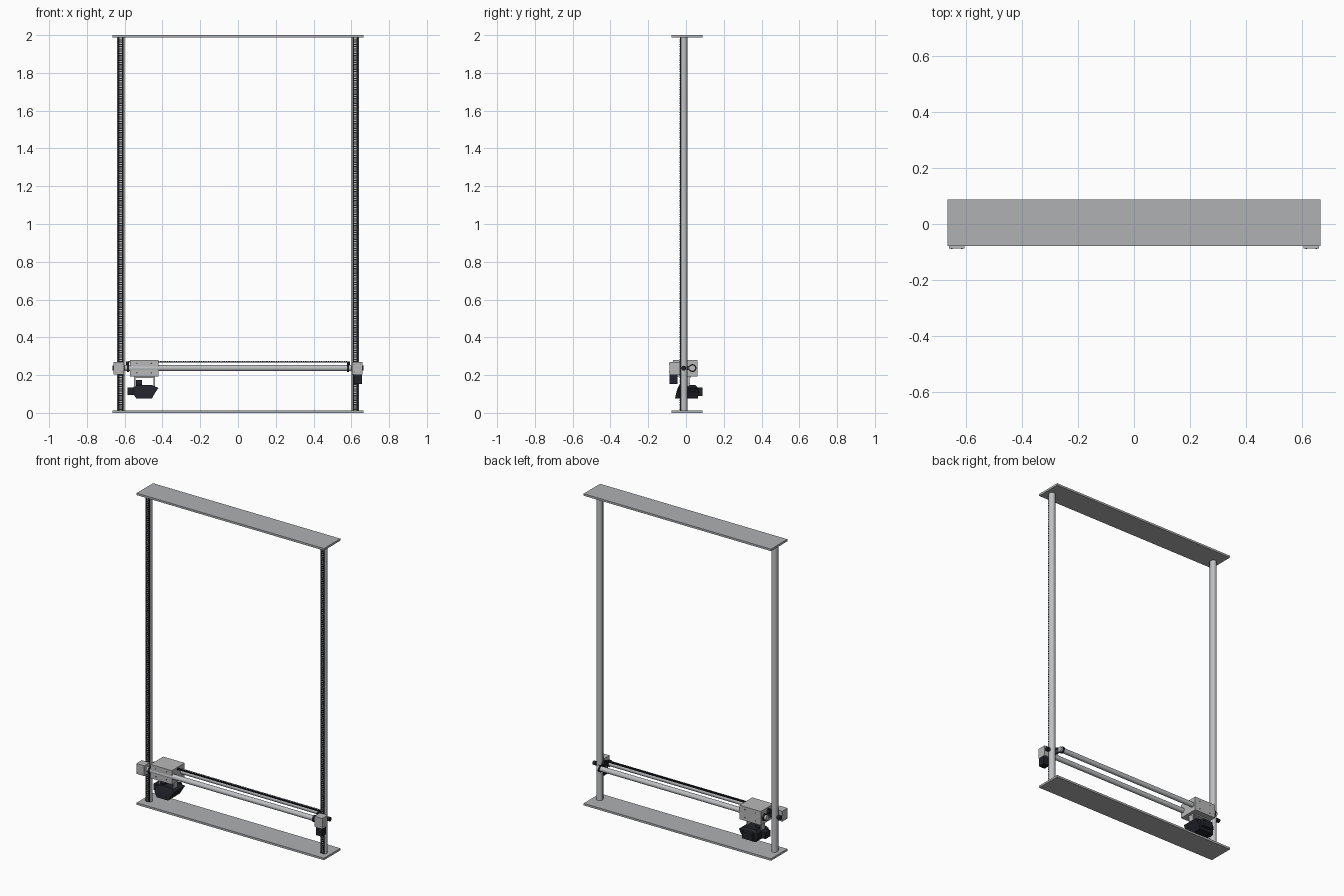
import bpy, bmesh, math
from mathutils import Vector

if "Cube" in bpy.data.objects:
    bpy.data.objects.remove(bpy.data.objects["Cube"])


def material(name, rgb):
    m = bpy.data.materials.new(name)
    m.diffuse_color = (*rgb, 1)
    m.use_nodes = True
    m.node_tree.nodes["Principled BSDF"].inputs["Base Color"].default_value = m.diffuse_color
    return m


PLATE = material("plate_grey", (0.43, 0.44, 0.45))
STEEL = material("rod_steel", (0.52, 0.53, 0.54))
CASE = material("case_grey", (0.48, 0.48, 0.48))
BLACK = material("black_plastic", (0.016, 0.017, 0.023))
DARK = material("dark_metal", (0.07, 0.07, 0.08))


def finish(name, bm, mat, smooth=False):
    bmesh.ops.recalc_face_normals(bm, faces=bm.faces)
    me = bpy.data.meshes.new(name)
    bm.to_mesh(me)
    bm.free()
    me.materials.append(mat)
    ob = bpy.data.objects.new(name, me)
    bpy.context.collection.objects.link(ob)
    if smooth:
        bpy.ops.object.select_all(action='DESELECT')
        ob.select_set(True)
        bpy.context.view_layer.objects.active = ob
        bpy.ops.object.shade_smooth_by_angle(angle=math.radians(35))
    return ob


def box(name, x, y, z, mat):
    """Box from (min, max) ranges on each axis."""
    bm = bmesh.new()
    bmesh.ops.create_cube(bm, size=1)
    for v in bm.verts:
        v.co = [r[0] + (c + 0.5) * (r[1] - r[0]) for c, r in zip(v.co, (x, y, z))]
    return finish(name, bm, mat)


def tube(name, a, b, r, mat, segments=24):
    """Cylinder between two points."""
    a, b = Vector(a), Vector(b)
    d = b - a
    bm = bmesh.new()
    bmesh.ops.create_cone(bm, cap_ends=True, segments=segments,
                          radius1=r, radius2=r, depth=d.length)
    rot = d.to_track_quat('Z', 'Y')
    for v in bm.verts:
        v.co = rot @ v.co + (a + b) / 2
    return finish(name, bm, mat, True)


def repeat(ob, count, step):
    m = ob.modifiers.new("teeth", 'ARRAY')
    m.count = count
    m.use_relative_offset = False
    m.use_constant_offset = True
    m.constant_offset_displace = step


def mid(c, w):
    return (c - w / 2, c + w / 2)


PY, RZ = -0.012, 0.237          # post depth, rod height
RODS = {"front": -0.056, "rear": 0.034}

# End plates
box("bottom_plate", (-0.665, 0.665), (-0.078, 0.088), (0, 0.013), PLATE)
box("top_plate", (-0.665, 0.665), (-0.078, 0.088), (1.987, 2), PLATE)

for side, s in (("left", -1), ("right", 1)):
    px = 0.621 * s
    # Upright with toothed rack on its front
    tube(side + "_post", (px, PY, 0.01), (px, PY, 1.99), 0.0195, STEEL, 32)
    box(side + "_rack", mid(px, 0.026), (-0.030, -0.012), (0.013, 1.987), BLACK)
    tooth = box(side + "_rack_teeth", mid(px, 0.022), (-0.034, -0.029), (0.016, 0.022), BLACK)
    repeat(tooth, 164, (0, 0, 0.012))
    # Drive case on the front of the upright
    box(side + "_drive_case", mid(0.632 * s, 0.056), (-0.088, -0.033), (0.204, 0.270), CASE)
    for z in (0.216, 0.258):
        for dx in (-0.018, 0.018):
            tube(side + "_case_screw", (0.632 * s + dx, -0.0888, z),
                 (0.632 * s + dx, -0.086, z), 0.0025, DARK, 8)
    # Axle through the upright with an outer knob
    tube(side + "_axle", (0.578 * s, PY, RZ), (0.655 * s, PY, RZ), 0.008, DARK, 16)
    tube(side + "_axle_knob", (0.645 * s, PY, RZ), (0.664 * s, PY, RZ), 0.013, BLACK, 16)
    # Bracket and collars holding the rods
    box(side + "_rod_bracket", mid(0.592 * s, 0.010), (-0.062, 0.040), mid(RZ, 0.022), DARK)
    for n, y in RODS.items():
        tube(side + "_" + n + "_collar", (0.578 * s, y, RZ), (0.588 * s, y, RZ), 0.021, BLACK)
        tube(side + "_" + n + "_rod_cap", (0.588 * s, y, RZ), (0.602 * s, y, RZ), 0.016, STEEL)
    tube(side + "_belt_pulley", (0.578 * s, PY, 0.252), (0.592 * s, PY, 0.252), 0.019, BLACK)

# Motor under the right drive case
box("drive_motor", mid(0.636, 0.042), (-0.088, -0.046), (0.152, 0.204), BLACK)

# Cross rods and toothed belt between them
for n, y in RODS.items():
    tube(n + "_cross_rod", (-0.58, y, RZ), (0.58, y, RZ), 0.016, STEEL)
box("cross_belt", (-0.585, 0.585), mid(PY, 0.014), (0.268, 0.272), BLACK)
tooth = box("cross_belt_teeth", (-0.58, -0.574), mid(PY, 0.014), (0.272, 0.275), BLACK)
repeat(tooth, 97, (0.012, 0, 0))

# Carriage with screws
box("carriage", (-0.573, -0.421), (-0.070, 0.060), (0.192, 0.281), CASE)
for x in (-0.535, -0.459):
    for z in (0.212, 0.262):
        for y in (-0.070, 0.060):
            tube("carriage_screw", (x, y - 0.001, z), (x, y + 0.001, z), 0.004, DARK, 8)

# Yoke hanging from the carriage
box("yoke_top", (-0.550, -0.440), mid(0.0, 0.05), (0.184, 0.193), CASE)
for x in (-0.546, -0.444):
    box("yoke_arm", mid(x, 0.007), mid(0.0, 0.036), (0.115, 0.188), CASE)
tube("tilt_pivot", (-0.552, 0, 0.130), (-0.438, 0, 0.130), 0.010, DARK, 16)
tube("tilt_servo", (-0.540, 0, 0.155), (-0.508, 0, 0.155), 0.020, BLACK, 16)

# Faceted tool head: stacked rectangular sections (z, x range, y range)
sections = ((0.075, (-0.537, -0.456), (-0.058, 0.062)),
            (0.105, (-0.558, -0.440), (-0.052, 0.068)),
            (0.132, (-0.553, -0.421), (-0.044, 0.066)),
            (0.147, (-0.535, -0.455), (-0.036, 0.050)))
bm = bmesh.new()
loops = [[bm.verts.new((x[i], y[j], z)) for i, j in ((0, 0), (1, 0), (1, 1), (0, 1))]
         for z, x, y in sections]
for a, b in zip(loops, loops[1:]):
    for k in range(4):
        bm.faces.new((a[k], a[k - 1], b[k - 1], b[k]))
bm.faces.new(loops[0])
bm.faces.new(loops[-1])
finish("tool_head", bm, BLACK)
box("head_side_box", (-0.585, -0.550), (-0.02, 0.03), (0.095, 0.135), BLACK)
box("head_rear_nozzle", (-0.530, -0.460), (0.055, 0.088), (0.090, 0.134), BLACK)
